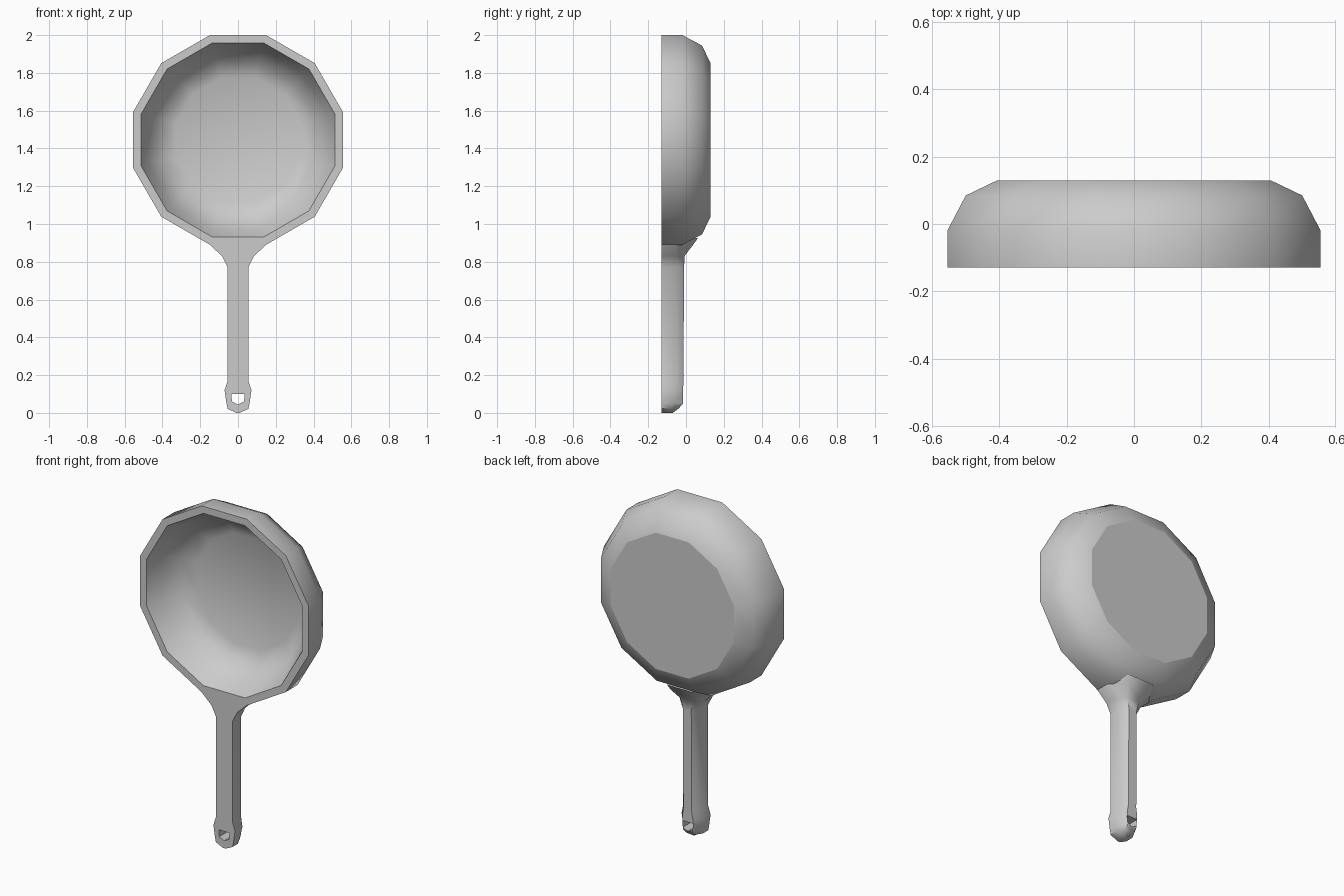
import bpy, bmesh, math

if "Cube" in bpy.data.objects:
    bpy.data.objects.remove(bpy.data.objects["Cube"])

def finish(name, bm, angle=40):
    bmesh.ops.recalc_face_normals(bm, faces=bm.faces)
    me = bpy.data.meshes.new(name)
    bm.to_mesh(me)
    bm.free()
    ob = bpy.data.objects.new(name, me)
    bpy.context.collection.objects.link(ob)
    bpy.ops.object.select_all(action='DESELECT')
    ob.select_set(True)
    bpy.context.view_layer.objects.active = ob
    if angle:
        bpy.ops.object.shade_smooth_by_angle(angle=math.radians(angle))
    return ob

def loft(bm, rings):
    # bridge equal-length closed rings of points and return their vertices
    rows = [[bm.verts.new(p) for p in r] for r in rings]
    n = len(rows[0])
    for a, b in zip(rows, rows[1:]):
        for i in range(n):
            j = (i + 1) % n
            bm.faces.new((a[i], a[j], b[j], b[i]))
    return rows

# Pan bowl: 12-sided shell, profile of (half width across flats, y)
SIDES, CZ = 12, 1.445
profile = [(0.406, 0.13), (0.50, 0.085), (0.555, -0.02), (0.555, -0.13),
           (0.513, -0.13), (0.476, -0.04), (0.41, 0.055), (0.33, 0.09)]

def ring(apothem, y):
    r = apothem / math.cos(math.pi / SIDES)
    angs = [2 * math.pi * (i + 0.5) / SIDES for i in range(SIDES)]
    return [(r * math.cos(a), y, CZ + r * math.sin(a)) for a in angs]

bm = bmesh.new()
rows = loft(bm, [ring(*p) for p in profile])
base = bm.faces.new(rows[0])
bm.faces.new(rows[-1])
pan = finish("pan_bowl", bm, 40)
# keep the cooking base crisp and flat
for e in pan.data.edges:
    if all(pan.data.vertices[v].co.y > 0.129 for v in e.vertices):
        e.use_edge_sharp = True

# Handle: flat front, rounded back, rows of (z, half width, side y, back y)
def section(z, w, side, back):
    f = -0.13
    return [(-w, f, z), (-w, side, z), (-0.5 * w, back, z),
            (0.5 * w, back, z), (w, side, z), (w, f, z)]

bm = bmesh.new()
rows = loft(bm, [section(*s) for s in [
    (0.0, 0.010, -0.10, -0.07),
    (0.022, 0.055, -0.08, -0.04),
    (0.05, 0.061, -0.07, -0.015),
    (0.12, 0.071, -0.06, -0.015),
    (0.17, 0.055, -0.05, -0.014),
    (0.77, 0.055, -0.05, -0.010),
    (0.83, 0.085, -0.05, -0.008),
    (0.89, 0.149, -0.05, 0.038),
    (0.925, 0.16, -0.05, 0.062)]])
bm.faces.new(rows[0])
bm.faces.new(rows[-1])
handle = finish("handle", bm, None)

# Hanging hole cut through the handle end
hole = [(-0.035, 0.10), (0.035, 0.10), (0.032, 0.06), (0, 0.045), (-0.032, 0.06)]
bm = bmesh.new()
rows = loft(bm, [[(x, y, z) for x, z in hole] for y in (-0.3, 0.2)])
bm.faces.new(rows[0])
bm.faces.new(rows[-1])
cutter = finish("hole_cutter", bm, None)
cutter.hide_render = True

mod = handle.modifiers.new("hole", 'BOOLEAN')
mod.operation = 'DIFFERENCE'
mod.solver = 'EXACT'
mod.object = cutter
bpy.ops.object.select_all(action='DESELECT')
handle.select_set(True)
bpy.context.view_layer.objects.active = handle
bpy.ops.object.modifier_apply(modifier=mod.name)
bpy.data.objects.remove(cutter)
bpy.ops.object.shade_smooth_by_angle(angle=math.radians(50))
